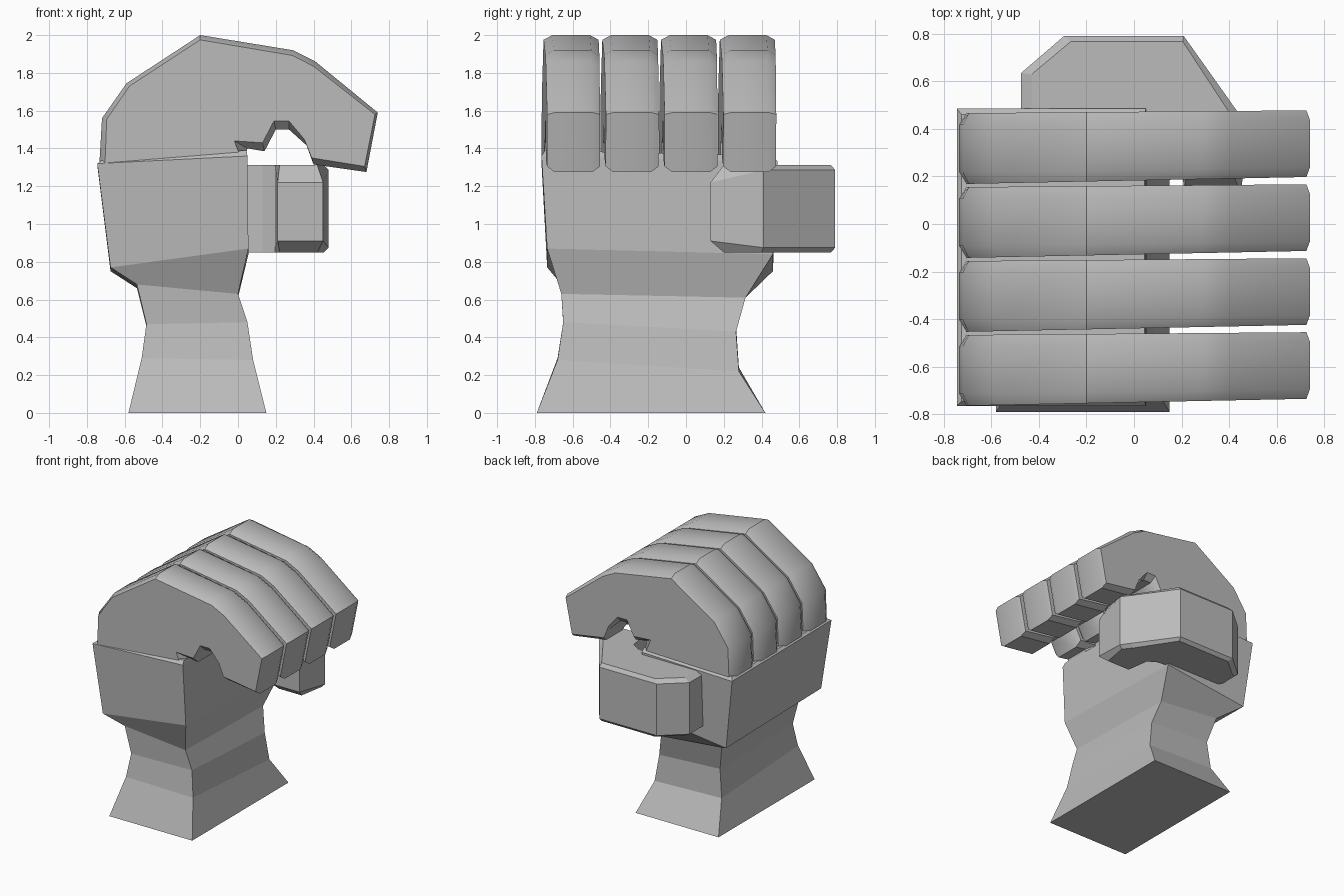
import bpy, bmesh
from math import radians

grey = bpy.data.materials.new("mid_grey")
grey.diffuse_color = (0.5, 0.5, 0.5, 1)


def loft(name, rings, smooth=0):
    """Skin a stack of matching point loops and cap both ends."""
    bm = bmesh.new()
    loops = [[bm.verts.new(p) for p in ring] for ring in rings]
    n = len(rings[0])
    for a, b in zip(loops, loops[1:]):
        for i in range(n):
            j = (i + 1) % n
            bm.faces.new((a[i], a[j], b[j], b[i]))
    bm.faces.new(loops[0][::-1])
    bm.faces.new(loops[-1])
    bmesh.ops.recalc_face_normals(bm, faces=bm.faces[:])
    mesh = bpy.data.meshes.new(name)
    bm.to_mesh(mesh)
    bm.free()
    mesh.materials.append(grey)
    obj = bpy.data.objects.new(name, mesh)
    bpy.context.collection.objects.link(obj)
    if smooth:
        bpy.ops.object.select_all(action='DESELECT')
        obj.select_set(True)
        bpy.context.view_layer.objects.active = obj
        bpy.ops.object.shade_smooth_by_angle(angle=radians(smooth))
    return obj


# Wrist and palm: x0, x1, y0, y1, then z at the four corners
sections = [
    (-0.58, 0.15, -0.79, 0.42, 0.00, 0.00, 0.00, 0.00),
    (-0.51, 0.08, -0.68, 0.28, 0.29, 0.28, 0.22, 0.24),
    (-0.485, 0.05, -0.65, 0.265, 0.47, 0.48, 0.43, 0.46),
    (-0.535, 0.00, -0.66, 0.315, 0.68, 0.63, 0.61, 0.66),
    (-0.675, 0.055, -0.735, 0.46, 0.77, 0.87, 0.84, 0.75),
    (-0.745, 0.05, -0.765, 0.485, 1.32, 1.36, 1.33, 1.31),
    (-0.725, 0.045, -0.745, 0.46, 1.335, 1.39, 1.36, 1.33),
]
loft("wrist_and_palm", [
    [(x0, y0, a), (x1, y0, b), (x1, y1, c), (x0, y1, d)]
    for x0, x1, y0, y1, a, b, c, d in sections])

# Fingers: curled profile in x, z, with a smaller side profile for the chamfer
finger_mid = [(-0.735, 1.30), (-0.72, 1.56), (-0.59, 1.745), (-0.2, 2.0),
              (0.29, 1.92), (0.41, 1.86), (0.74, 1.59), (0.68, 1.275),
              (0.40, 1.315), (0.37, 1.41), (0.27, 1.50), (0.20, 1.50),
              (0.14, 1.385), (0.05, 1.40), (0.03, 1.32)]
finger_side = [(-0.705, 1.30), (-0.695, 1.555), (-0.575, 1.73), (-0.2, 1.975),
               (0.29, 1.892), (0.40, 1.835), (0.725, 1.58), (0.67, 1.305),
               (0.39, 1.35), (0.35, 1.45), (0.27, 1.545), (0.19, 1.545),
               (0.13, 1.43), (-0.02, 1.44), (0.03, 1.32)]


def finger_ring(profile, y_base, y_tip):
    return [(x, y_base + (y_tip - y_base) * (x + 0.735) / 1.475, z)
            for x, z in profile]


for k, name in enumerate(("little", "ring", "middle", "index")):
    o = 0.311 * k
    loft(name + "_finger", [
        finger_ring(finger_side, o - 0.765, o - 0.735),
        finger_ring(finger_mid, o - 0.715, o - 0.695),
        finger_ring(finger_mid, o - 0.515, o - 0.495),
        finger_ring(finger_side, o - 0.467, o - 0.455)], smooth=35)

# Thumb: plan outline in x, y wrapping the palm, inset at top and bottom
thumb_mid = [(-0.475, 0.44), (-0.475, 0.635), (-0.295, 0.79), (0.21, 0.79),
             (0.43, 0.48), (0.48, 0.41), (0.45, 0.13), (0.21, 0.13),
             (0.195, 0.38), (0.13, 0.42), (0.0, 0.44)]
thumb_cap = [(-0.43, 0.44), (-0.43, 0.63), (-0.265, 0.768), (0.205, 0.768),
             (0.40, 0.47), (0.455, 0.40), (0.42, 0.20), (0.22, 0.20),
             (0.195, 0.38), (0.13, 0.42), (0.0, 0.44)]


def thumb_ring(outline, z, tip_z):
    return [(x, y, tip_z if y < 0.2 else z) for x, y in outline]


loft("thumb", [
    thumb_ring(thumb_cap, 0.85, 0.85),
    thumb_ring(thumb_mid, 0.875, 0.91),
    thumb_ring(thumb_mid, 1.285, 1.22),
    thumb_ring(thumb_cap, 1.312, 1.312)])
